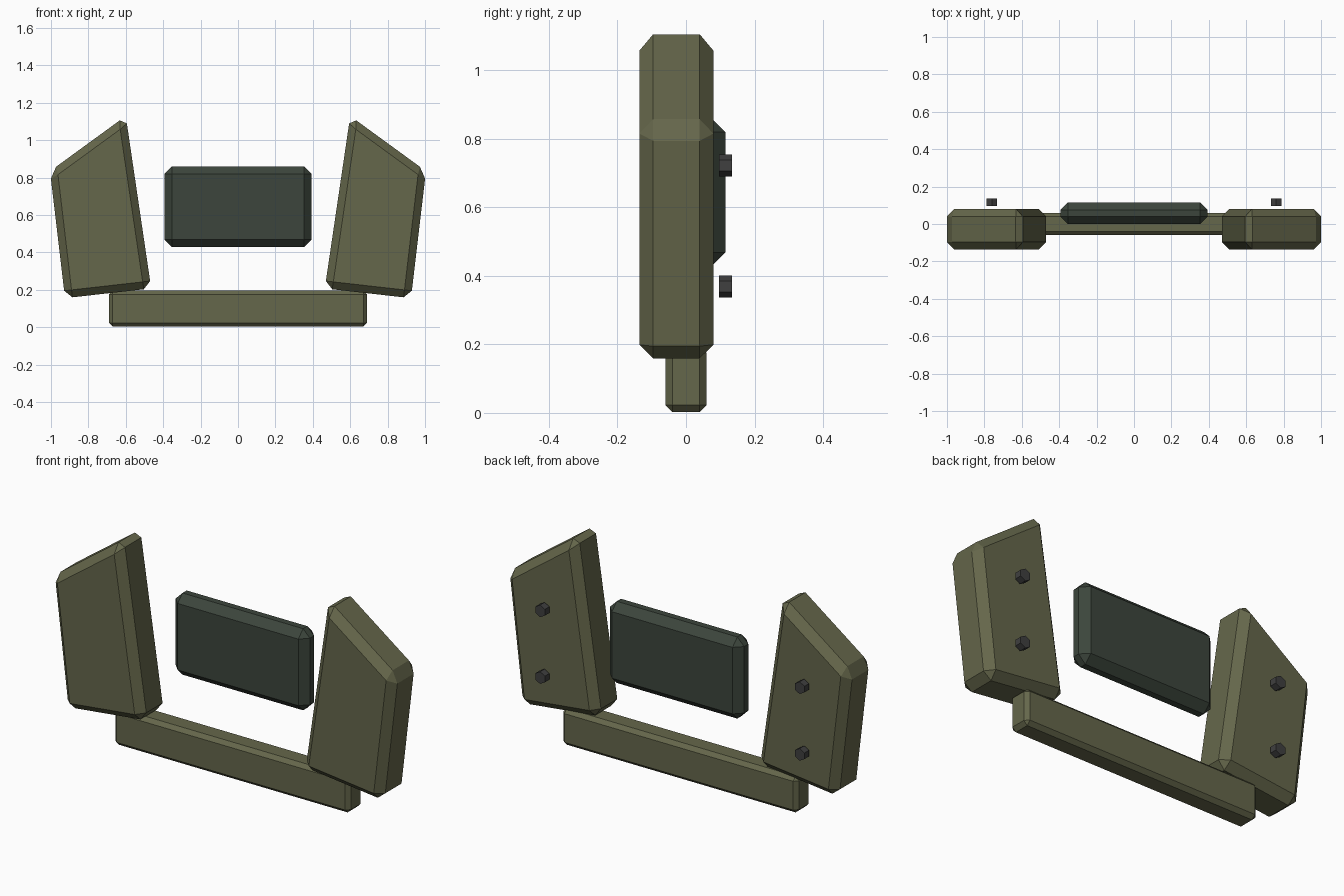
import bpy, bmesh
from math import pi

if "Cube" in bpy.data.objects:
    bpy.data.objects.remove(bpy.data.objects["Cube"])


def material(name, rgb):
    m = bpy.data.materials.new(name)
    m.diffuse_color = (*rgb, 1)
    m.use_nodes = True
    m.node_tree.nodes["Principled BSDF"].inputs["Base Color"].default_value = m.diffuse_color
    return m


olive = material("olive", (0.13, 0.135, 0.07))
dark_green = material("dark_green", (0.045, 0.06, 0.045))
dark_grey = material("dark_grey", (0.05, 0.05, 0.05))


def prism(name, outline, y0, y1, bevel, mat):
    """Extrude an x-z outline along y and chamfer every edge."""
    bm = bmesh.new()
    face = bm.faces.new([bm.verts.new((x, y0, z)) for x, z in outline])
    ext = bmesh.ops.extrude_face_region(bm, geom=[face])
    for v in ext["geom"]:
        if isinstance(v, bmesh.types.BMVert):
            v.co.y = y1
    bmesh.ops.recalc_face_normals(bm, faces=bm.faces)
    mesh = bpy.data.meshes.new(name)
    bm.to_mesh(mesh)
    bm.free()
    mesh.materials.append(mat)
    ob = bpy.data.objects.new(name, mesh)
    bpy.context.collection.objects.link(ob)
    mod = ob.modifiers.new("chamfer", "BEVEL")
    mod.width = bevel
    mod.segments = 1
    mod.limit_method = "NONE"
    return ob


def rect(x, z0, z1):
    return [(-x, z0), (x, z0), (x, z1), (-x, z1)]


# Lower cross bar and rear centre panel
prism("lower_bar", rect(0.69, 0.003, 0.195), -0.06, 0.06, 0.02, olive)
prism("centre_panel", rect(0.393, 0.428, 0.86), 0.0, 0.115, 0.04, dark_green)

# Slanted side plates with two hex bolts behind each
plate = [(0.464, 0.207), (0.925, 0.155), (1.005, 0.834), (0.600, 1.129)]
for side, s in (("left", -1), ("right", 1)):
    prism(f"side_plate_{side}", [(s * x, z) for x, z in plate],
          -0.136, 0.08, 0.04, olive)
    for level, z in (("lower", 0.369), ("upper", 0.722)):
        bpy.ops.mesh.primitive_cylinder_add(
            vertices=6, radius=0.0325, depth=0.038,
            location=(s * 0.76, 0.116, z), rotation=(pi / 2, 0, 0))
        bolt = bpy.context.object
        bolt.name = f"bolt_{level}_{side}"
        bolt.data.materials.append(dark_grey)
